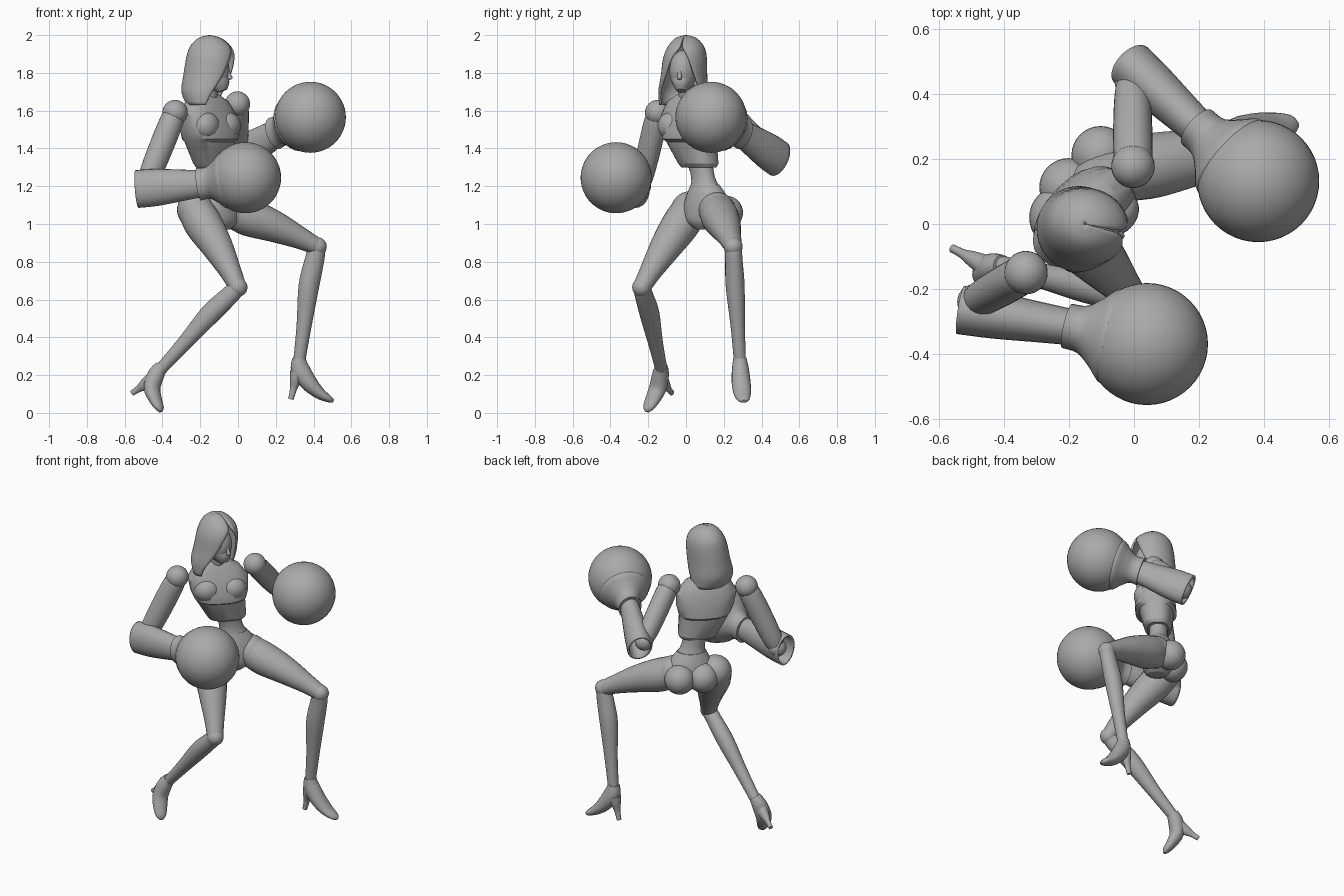
import bpy, bmesh, math
from mathutils import Vector as V

if "Cube" in bpy.data.objects:
    bpy.data.objects.remove(bpy.data.objects["Cube"])

grey = bpy.data.materials.new("plain grey")
grey.use_nodes = True
GREY = (0.4, 0.4, 0.4, 1)
grey.diffuse_color = GREY
grey.node_tree.nodes["Principled BSDF"].inputs["Base Color"].default_value = GREY
UP = V((0, 0, 1))
LEFT = V((1, 1, 0)).normalized()    # the body is turned halfway to its left
FRONT = V((1, -1, 0)).normalized()


def finish(bm, name, angle=40):
    bmesh.ops.recalc_face_normals(bm, faces=bm.faces)
    me = bpy.data.meshes.new(name)
    bm.to_mesh(me)
    bm.free()
    ob = bpy.data.objects.new(name, me)
    bpy.context.collection.objects.link(ob)
    me.materials.append(grey)
    bpy.ops.object.select_all(action='DESELECT')
    ob.select_set(True)
    bpy.context.view_layer.objects.active = ob
    bpy.ops.object.shade_smooth_by_angle(angle=math.radians(angle))
    return ob


def smooth(keys, steps):
    """Catmull-Rom interpolation of equal-length key vectors."""
    out = []
    for i in range(len(keys) - 1):
        a, b, c, d = (V(keys[min(max(i + k, 0), len(keys) - 1)]) for k in (-1, 0, 1, 2))
        for s in range(steps):
            t = s / steps
            out.append(0.5 * (2 * b + (c - a) * t + (2 * a - 5 * b + 4 * c - d) * t * t
                              + (3 * b - a - 3 * c + d) * t ** 3))
    return out + [V(keys[-1])]


def skin(name, rings, closed=True, caps=True, angle=40):
    bm = bmesh.new()
    loops = [[bm.verts.new(p) for p in ring] for ring in rings]
    n = len(loops[0])
    for lo, hi in zip(loops, loops[1:]):
        for i in range(n if closed else n - 1):
            j = (i + 1) % n
            bm.faces.new((lo[i], lo[j], hi[j], hi[i]))
    if caps:
        bm.faces.new(loops[0])
        bm.faces.new(loops[-1])
    return finish(bm, name, angle)


def ellipse(c, u, v, ru, rv, n=24, power=1.0):
    pts = []
    for i in range(n):
        t = math.tau * i / n
        x, y = math.cos(t), math.sin(t)
        pts.append(c + u * ru * math.copysign(abs(x) ** power, x)
                   + v * rv * math.copysign(abs(y) ** power, y))
    return pts


def limb(name, a, b, profile, side=UP, caps=True):
    """Tapered limb from a to b; profile rows: t, side radius, cross radius, side shift."""
    a, b = V(a), V(b)
    axis = (b - a).normalized()
    u = (side - axis * side.dot(axis)).normalized()
    v = axis.cross(u)
    rings = [ellipse(a.lerp(b, t) + u * sh, u, v, ru, rv)
             for t, ru, rv, sh in (tuple(k) for k in smooth([V(p) for p in profile], 4))]
    return skin(name, rings, caps=caps)


def path_loft(name, keys, across):
    """Loft along a bent path; key rows: x, y, z, width, thickness."""
    ks = smooth([tuple(k) for k in keys], 4)
    rings = []
    for i, k in enumerate(ks):
        tan = (V(ks[min(i + 1, len(ks) - 1)][:3]) - V(ks[max(i - 1, 0)][:3])).normalized()
        u = (across - tan * across.dot(tan)).normalized()
        rings.append(ellipse(V(k[:3]), u, tan.cross(u), k[3], k[4], 20))
    return skin(name, rings)


def body(name, rows, power=1.0, angle=25, n=24):
    """Stacked level sections facing FRONT; rows: x, y, z, half width, half depth."""
    return skin(name, [ellipse(V(r[:3]), LEFT, FRONT, r[3], r[4], n, power) for r in rows],
                angle=angle)


def ball(name, c, r, scale=(1, 1, 1), turn=0.0, seg=32):
    bm = bmesh.new()
    bmesh.ops.create_uvsphere(bm, u_segments=seg, v_segments=seg // 2, radius=r)
    ob = finish(bm, name)
    ob.location, ob.scale, ob.rotation_euler = c, scale, (0, 0, turn)
    return ob


# Torso: boxy rib cage shell over a slim waist and rounded pelvis
body("chest", [(-.165, .015, 1.69, .06, .045), (-.165, .015, 1.65, .135, .07),
               (-.16, .02, 1.58, .18, .095), (-.15, .02, 1.50, .172, .12),
               (-.148, .025, 1.45, .155, .122), (-.15, .03, 1.435, .148, .1),
               (-.13, .065, 1.32, .118, .08), (-.13, .07, 1.30, .105, .065)], .8)
body("waist", smooth([(-.135, .065, 1.36, .085, .06), (-.115, .09, 1.25, .07, .055),
                      (-.105, .105, 1.17, .1, .075)], 4))
body("pelvis", smooth([(-.11, .1, 1.21, .085, .065), (-.105, .11, 1.14, .13, .09),
                       (-.105, .11, 1.07, .15, .1), (-.1, .105, 1.01, .11, .09),
                       (-.09, .1, .97, .04, .05)], 4))
for word, s in (("right", -1), ("left", 1)):
    ball(word + "_bust", V((-.155, .02, 1.52)) + LEFT * s * .08 + FRONT * .065, .075,
         (1, .8, .95), math.radians(45))
    ball(word + "_buttock", V((-.11, .12, 1.06)) + LEFT * s * .07 - FRONT * .06, .09)

# Neck, head and open hood
limb("neck", (-.165, .015, 1.64), (-.135, -.005, 1.76),
     [(0, .055, .055, 0), (.5, .045, .045, 0), (1, .045, .045, 0)], LEFT)
TURN = math.radians(-14)
ball("head", (-.125, -.015, 1.81), .1, (.8, .72, 1.1), TURN)
limb("jaw", (-.11, -.02, 1.78), (-.08, -.027, 1.705),
     [(0, .055, .065, 0), (.6, .05, .045, 0), (1, .025, .025, 0)], V((1, -.25, 0)))
limb("nose", (-.055, -.033, 1.81), (-.04, -.036, 1.765),
     [(0, .006, .008, 0), (.8, .014, .013, 0), (1, .006, .008, 0)], V((1, -.25, 0)))
hf, hl = V((math.cos(TURN), math.sin(TURN), 0)), V((-math.sin(TURN), math.cos(TURN), 0))
hood_keys = [(-.15, 0, 2.0, .004, .004, 1), (-.15, 0, 1.985, .06, .055, 2),
             (-.145, 0, 1.94, .11, .095, 5), (-.145, -.005, 1.88, .13, .115, 24),
             (-.155, -.01, 1.79, .135, .122, 42), (-.17, -.015, 1.70, .13, .132, 60),
             (-.17, -.015, 1.63, .10, .128, 72)]
rings = []
for x, y, z, rf, rl, gap in (tuple(k) for k in smooth(hood_keys, 3)):
    ring = []
    for i in range(33):
        t = math.radians(gap + (360 - 2 * gap) * i / 32)
        ring.append(V((x, y, z)) + hf * rf * math.cos(t) + hl * rl * math.sin(t))
    rings.append(ring)
hood = skin("hood", rings, closed=False, caps=False, angle=50)
mod = hood.modifiers.new("cloth", 'SOLIDIFY')
mod.thickness, mod.offset = .012, -1

# Arms: shoulder ball, upper arm, hollow forearm sleeve, round glove with cuff
arms = {
    "right": ((-.333, -.15, 1.59), (-.49, -.24, 1.2), (-.535, -.265, 1.185),
              (-.18, -.32, 1.215), (.04, -.37, 1.245)),
    "left": ((-.003, .178, 1.635), (-.005, .44, 1.37), (-.01, .49, 1.345),
             (.215, .28, 1.49), (.383, .132, 1.565)),
}
for word, (shoulder, elbow, cuff, wrist, hand) in arms.items():
    ball(word + "_shoulder", shoulder, .067)
    limb(word + "_upper_arm", shoulder, elbow,
         [(0, .05, .05, 0), (.12, .064, .06, 0), (.5, .066, .06, 0),
          (.85, .06, .055, 0), (1, .045, .045, 0)])
    ball(word + "_elbow", elbow, .055)
    sleeve = limb(word + "_forearm", cuff, wrist,
                  [(0, .1, .075, 0), (.3, .098, .072, 0), (.7, .082, .062, 0),
                   (1, .07, .055, 0)], caps=False)
    mod = sleeve.modifiers.new("wall", 'SOLIDIFY')
    mod.thickness, mod.offset = .012, -1
    limb(word + "_glove_cuff", wrist, hand,
         [(-.12, .088, .07, 0), (.1, .085, .075, 0), (.3, .115, .11, 0),
          (.5, .15, .15, 0), (.7, .12, .12, 0)])
    ball(word + "_glove", hand, .188, seg=48)

# Legs: full thigh, knee joint, slim shin
legs = {"right": ((-.225, .02, 1.075), (.0, -.235, .665), (-.41, -.13, .23)),
        "left": ((-.02, .165, 1.07), (.42, .25, .88), (.325, .285, .28))}
for word, (hip, knee, ankle) in legs.items():
    out = (V(knee) - (V(hip) + V(ankle)) / 2).normalized()
    ball(word + "_hip", hip, .098)
    limb(word + "_thigh", hip, knee,
         [(0, .095, .095, 0), (.2, .1, .1, 0), (.5, .082, .084, .008),
          (.8, .058, .06, .006), (1, .046, .048, 0)], out)
    ball(word + "_knee", knee, .05)
    limb(word + "_shin", knee, ankle,
         [(0, .045, .045, 0), (.12, .052, .046, -.004), (.35, .055, .05, -.012),
          (.7, .04, .038, -.004), (1, .032, .032, 0)], out)

# High-heeled feet
path_loft("right_foot", [(-.405, -.13, .245, .035, .035), (-.435, -.135, .2, .045, .045),
                         (-.455, -.15, .13, .048, .042), (-.435, -.18, .065, .042, .03),
                         (-.415, -.2, .025, .03, .02), (-.41, -.205, .005, .01, .008)],
          V((.5, .85, 0)))
limb("right_heel", (-.455, -.13, .175), (-.56, -.075, .105),
     [(0, .04, .035, 0), (.4, .03, .025, 0), (.7, .018, .015, 0), (1, .015, .013, 0)])
path_loft("left_foot", [(.322, .285, .29, .035, .035), (.33, .288, .23, .045, .05),
                        (.375, .292, .16, .05, .045), (.43, .298, .105, .046, .032),
                        (.485, .304, .072, .032, .018), (.505, .306, .062, .01, .008)],
          V((0, 1, 0)))
limb("left_heel", (.315, .288, .215), (.28, .29, .072),
     [(0, .04, .04, 0), (.3, .03, .032, 0), (.6, .019, .018, 0), (1, .014, .014, 0)], V((1, 0, 0)))
